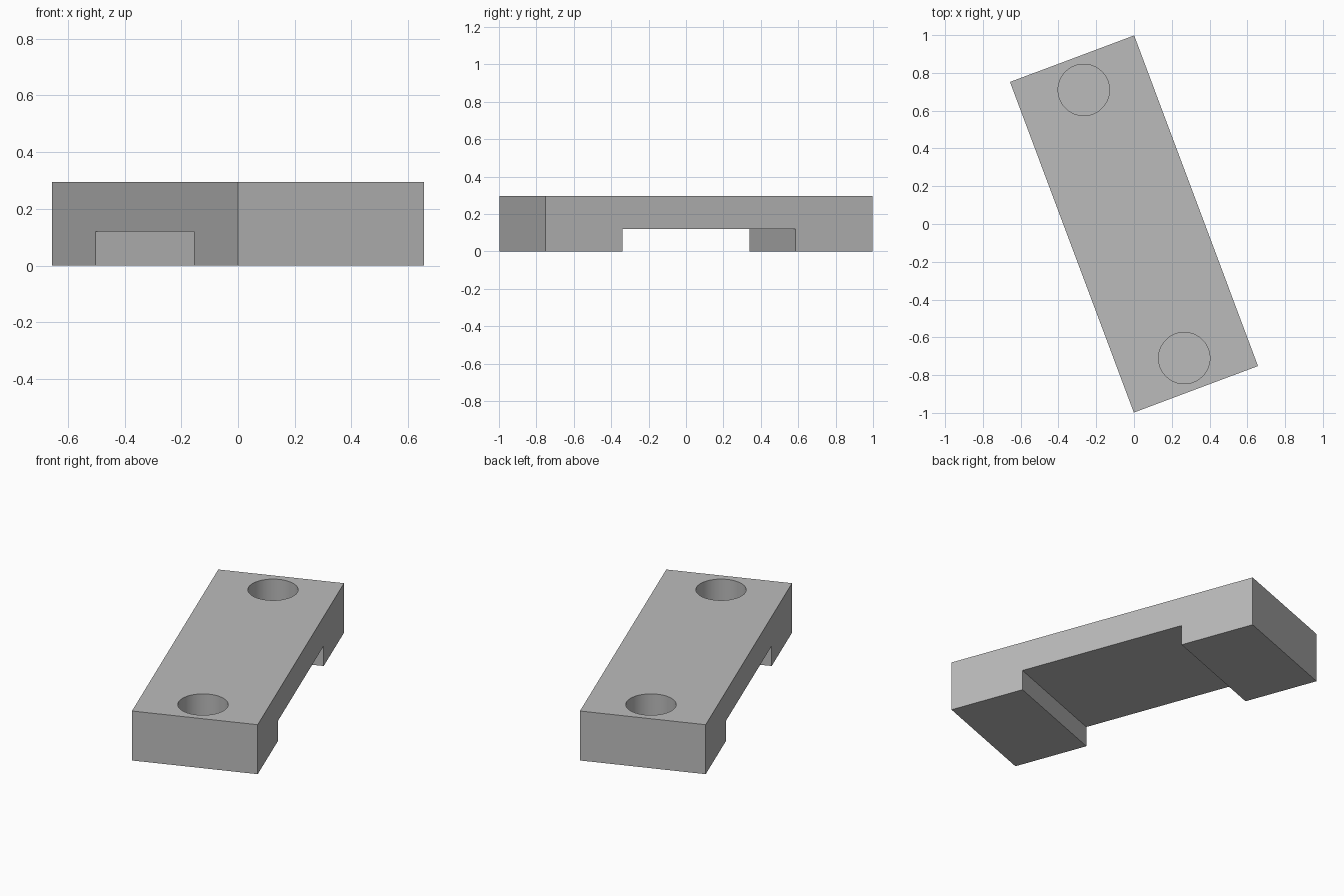
import bpy
import bmesh
import math
from mathutils import Matrix

cube = bpy.data.objects.get("Cube")
if cube:
    bpy.data.objects.remove(cube, do_unlink=True)

WIDTH, LENGTH, HEIGHT = 0.702, 1.869, 0.295
CHANNEL_HALF, CHANNEL_TOP = 0.494, 0.12
HOLE_OFFSET, HOLE_RADIUS, HOLE_DEPTH = 0.758, 0.136, 0.2
TURN = math.radians(20.54)

grey = bpy.data.materials.new("plain grey")
grey.use_nodes = True
colour = (0.5, 0.5, 0.5, 1)
grey.diffuse_color = colour
grey.node_tree.nodes["Principled BSDF"].inputs["Base Color"].default_value = colour


def add_object(name, bm):
    bmesh.ops.recalc_face_normals(bm, faces=bm.faces)
    mesh = bpy.data.meshes.new(name)
    bm.to_mesh(mesh)
    bm.free()
    mesh.materials.append(grey)
    obj = bpy.data.objects.new(name, mesh)
    bpy.context.collection.objects.link(obj)
    obj.rotation_euler.z = TURN
    return obj


# Bridge block: side profile with the channel underneath, extruded across x
half = LENGTH / 2
profile = [(-half, 0), (-CHANNEL_HALF, 0), (-CHANNEL_HALF, CHANNEL_TOP),
           (CHANNEL_HALF, CHANNEL_TOP), (CHANNEL_HALF, 0), (half, 0),
           (half, HEIGHT), (-half, HEIGHT)]
bm = bmesh.new()
side = bm.faces.new([bm.verts.new((-WIDTH / 2, y, z)) for y, z in profile])
extruded = bmesh.ops.extrude_face_region(bm, geom=[side], use_keep_orig=True)
bmesh.ops.translate(bm, vec=(WIDTH, 0, 0),
                    verts=[v for v in extruded["geom"] if isinstance(v, bmesh.types.BMVert)])
block = add_object("bridge_block", bm)

# Blind round holes sunk into the top near each end
bm = bmesh.new()
for end in (-1, 1):
    bmesh.ops.create_cone(bm, cap_ends=True, segments=64, radius1=HOLE_RADIUS,
                          radius2=HOLE_RADIUS, depth=HOLE_DEPTH * 2,
                          matrix=Matrix.Translation((0, end * HOLE_OFFSET, HEIGHT)))
cutter = add_object("hole_cutter", bm)
cutter.hide_render = True
cutter.hide_viewport = True

cut = block.modifiers.new("holes", 'BOOLEAN')
cut.operation = 'DIFFERENCE'
cut.solver = 'EXACT'
cut.object = cutter

# Bake the cut, then shade the hole walls smooth with sharp rims
bpy.context.view_layer.update()
bpy.context.view_layer.objects.active = block
block.select_set(True)
bpy.ops.object.modifier_apply(modifier=cut.name)
bpy.data.objects.remove(cutter, do_unlink=True)
bpy.ops.object.shade_smooth_by_angle(angle=math.radians(30))
